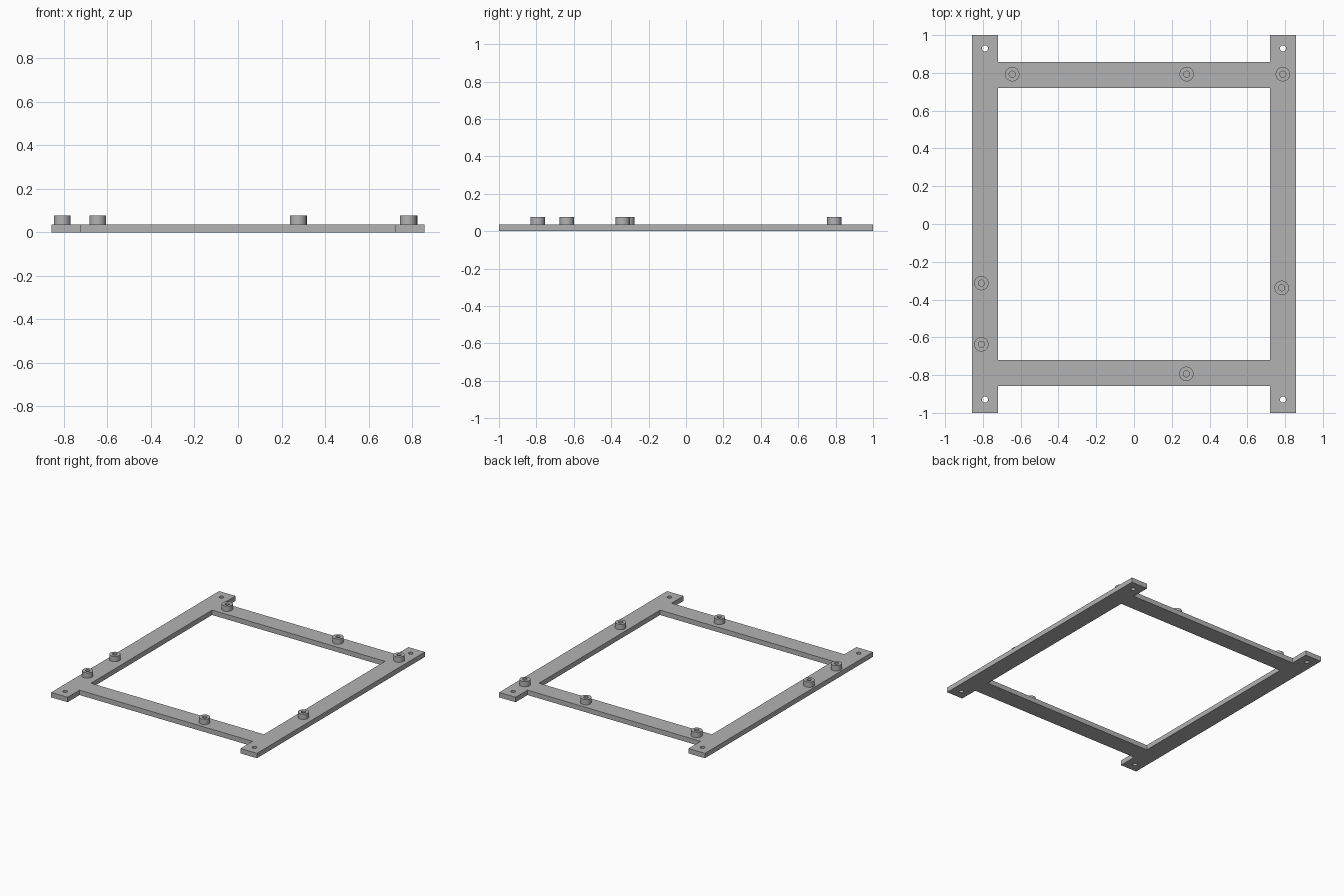
import bpy, bmesh, math

if "Cube" in bpy.data.objects:
    bpy.data.objects.remove(bpy.data.objects["Cube"])

PLATE_T, BOSS_TOP = 0.037, 0.077
OUT_X, IN, OUT_Y = 0.858, 0.721, 1.0

gray = bpy.data.materials.new("plain gray")
gray.diffuse_color = (0.45, 0.45, 0.45, 1)
gray.use_nodes = True
gray.node_tree.nodes["Principled BSDF"].inputs["Base Color"].default_value = gray.diffuse_color


def circle(x, y, r, n=40):
    return [(x + r * math.cos(2 * math.pi * i / n),
             y + r * math.sin(2 * math.pi * i / n)) for i in range(n)]


def extruded(name, loops, z0, z1):
    """Flat profile (outline plus hole loops) extruded from z0 to z1."""
    cu = bpy.data.curves.new(name, 'CURVE')
    cu.dimensions = '2D'
    cu.fill_mode = 'BOTH'
    cu.extrude = (z1 - z0) / 2
    for pts in loops:
        sp = cu.splines.new('POLY')
        sp.points.add(len(pts) - 1)
        for p, (x, y) in zip(sp.points, pts):
            p.co = (x, y, 0, 1)
        sp.use_cyclic_u = True
    tmp = bpy.data.objects.new(name + "_profile", cu)
    bpy.context.collection.objects.link(tmp)
    dg = bpy.context.evaluated_depsgraph_get()
    me = bpy.data.meshes.new_from_object(tmp.evaluated_get(dg))
    bpy.data.objects.remove(tmp)
    bm = bmesh.new()
    bm.from_mesh(me)
    bmesh.ops.remove_doubles(bm, verts=bm.verts, dist=1e-5)
    bmesh.ops.translate(bm, verts=bm.verts, vec=(0, 0, (z0 + z1) / 2))
    bmesh.ops.recalc_face_normals(bm, faces=bm.faces)
    bm.to_mesh(me)
    bm.free()
    me.materials.clear()
    me.materials.append(gray)
    ob = bpy.data.objects.new(name, me)
    bpy.context.collection.objects.link(ob)
    bpy.ops.object.select_all(action='DESELECT')
    ob.select_set(True)
    bpy.context.view_layer.objects.active = ob
    bpy.ops.object.shade_smooth_by_angle(angle=math.radians(30))
    return ob


# Frame: two long rails joined by two cross bars, with four corner screw holes
quarter = [(OUT_X, 0), (OUT_X, OUT_Y), (IN, OUT_Y), (IN, OUT_X), (0, OUT_X)]
top = quarter[1:4]
outline = (top + [(-x, y) for x, y in reversed(top)]
           + [(-x, -y) for x, y in top] + [(x, -y) for x, y in reversed(top)])
window = [(-IN, -IN), (IN, -IN), (IN, IN), (-IN, IN)]
holes = [circle(sx * 0.789, sy * 0.93, 0.016) for sx in (-1, 1) for sy in (-1, 1)]
extruded("frame_plate", [outline, window] + holes, 0, PLATE_T)

# Standoff bosses with blind screw holes
bosses = [(-0.645, 0.793), (0.279, 0.793), (0.788, 0.793), (-0.808, -0.313),
          (-0.808, -0.637), (0.782, -0.338), (0.277, -0.793)]
for i, (x, y) in enumerate(bosses):
    extruded(f"standoff_{i + 1}", [circle(x, y, 0.038), circle(x, y, 0.016)],
             PLATE_T, BOSS_TOP)
